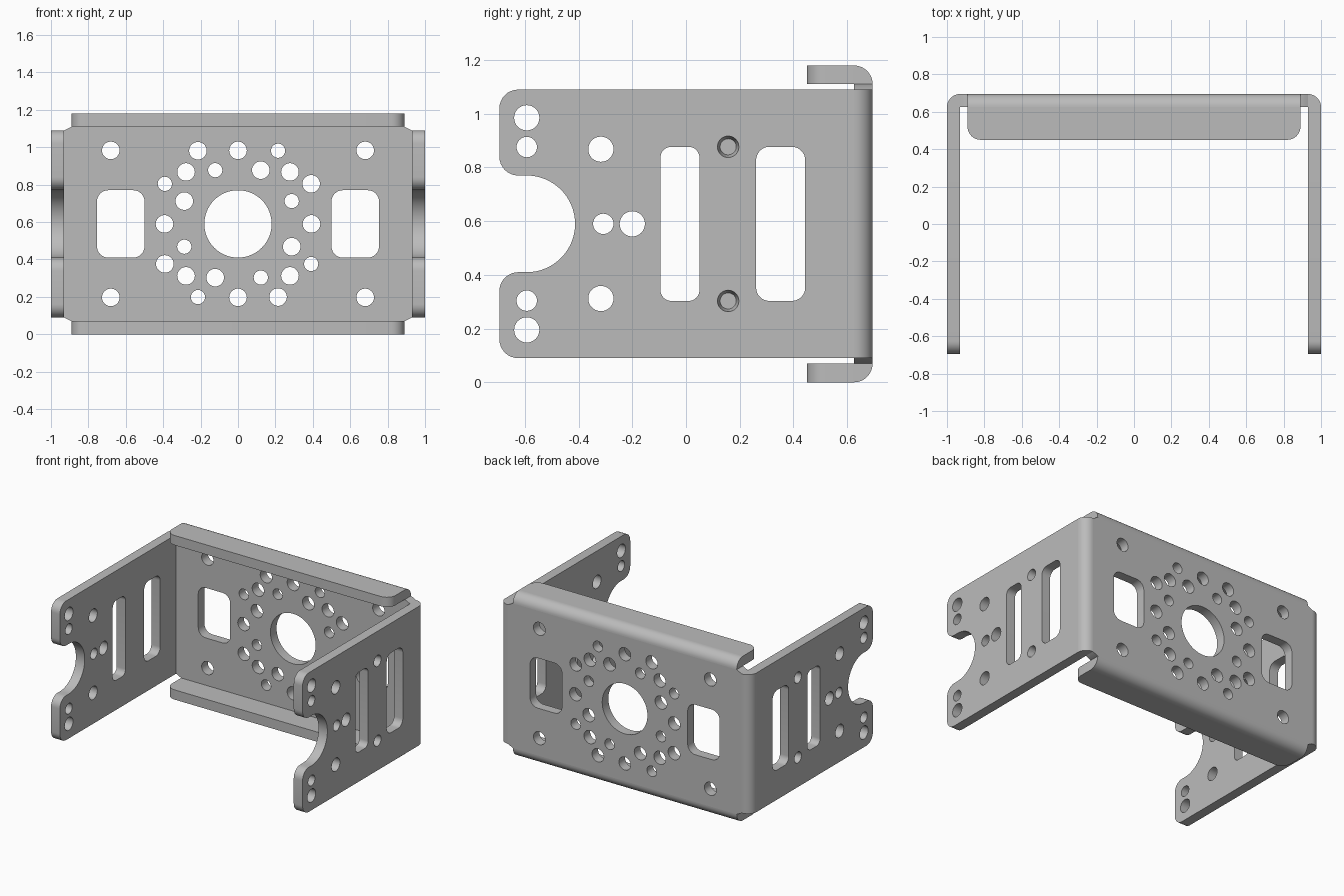
import bpy, bmesh
from math import sin, cos, pi, radians
from mathutils import Vector, Matrix

old = bpy.data.objects.get("Cube")
if old:
    bpy.data.objects.remove(old, do_unlink=True)

# One plain grey metal
metal = bpy.data.materials.new("grey metal")
metal.use_nodes = True
GREY = (0.5, 0.5, 0.5, 1)
metal.diffuse_color = GREY
metal.node_tree.nodes["Principled BSDF"].inputs["Base Color"].default_value = GREY

T = 0.07                # sheet thickness, also the outer bend radius
MID = 0.59              # mid height
BIG, SMALL = 0.047, 0.038
FLAT = (0, 0, 0)
BACK = (pi / 2, 0, 0)           # local x, y become world x, z
SIDE = (pi / 2, 0, pi / 2)      # local x, y become world y, z


def circle(x, y, r, n=32):
    return [(x + r * cos(2 * pi * i / n), y + r * sin(2 * pi * i / n)) for i in range(n)]


def rounded(corners, steps=8):
    """Outline from (x, y, radius) corners, square corners rounded off."""
    pts = []
    for i, (x, y, r) in enumerate(corners):
        p = Vector((x, y))
        if r == 0:
            pts.append(tuple(p))
            continue
        a = (Vector(corners[i - 1][:2]) - p).normalized()
        b = (Vector(corners[(i + 1) % len(corners)][:2]) - p).normalized()
        c = p + (a + b) * r
        for k in range(steps + 1):
            t = pi / 2 * k / steps
            pts.append(tuple(c - b * r * cos(t) - a * r * sin(t)))
    return pts


def slot(x0, x1, y0, y1, r):
    return rounded([(x0, y0, r), (x1, y0, r), (x1, y1, r), (x0, y1, r)])


def finish(ob):
    bm = bmesh.new()
    bm.from_mesh(ob.data)
    bmesh.ops.remove_doubles(bm, verts=bm.verts, dist=1e-5)
    bmesh.ops.recalc_face_normals(bm, faces=bm.faces)
    bm.to_mesh(ob.data)
    bm.free()
    ob.data.materials.clear()
    ob.data.materials.append(metal)
    bpy.ops.object.select_all(action="DESELECT")
    ob.select_set(True)
    bpy.context.view_layer.objects.active = ob
    bpy.ops.object.shade_smooth_by_angle(angle=radians(30))


def sheet(name, loops, thickness, location, rotation):
    """Flat outline with holes, extruded about its own plane."""
    cu = bpy.data.curves.new(name, "CURVE")
    cu.dimensions = "2D"
    cu.fill_mode = "BOTH"
    cu.extrude = thickness / 2
    for loop in loops:
        sp = cu.splines.new("POLY")
        sp.points.add(len(loop) - 1)
        for pt, (x, y) in zip(sp.points, loop):
            pt.co = (x, y, 0, 1)
        sp.use_cyclic_u = True
    ob = bpy.data.objects.new(name, cu)
    bpy.context.collection.objects.link(ob)
    ob.location = location
    ob.rotation_euler = rotation
    bpy.ops.object.select_all(action="DESELECT")
    ob.select_set(True)
    bpy.context.view_layer.objects.active = ob
    bpy.ops.object.convert(target="MESH")
    finish(bpy.context.view_layer.objects.active)


def bend(name, sx, sy, length, location, rotation):
    """Quarter round joining two sheets."""
    arc = [(sx * T * cos(pi / 2 * i / 12), sy * T * sin(pi / 2 * i / 12)) for i in range(13)]
    sheet(name, [[(0, 0)] + arc], length, location, rotation)


def dimple(name, s, y, z):
    """Plug with a tapered blind recess on the outer face."""
    bm = bmesh.new()
    profile = [(0.93, 0), (0.93, 0.04), (1, 0.04), (0.95, 0.03), (0.95, 0)]
    vs = [bm.verts.new((s * x, r, 0)) for x, r in profile]
    es = [bm.edges.new(pair) for pair in zip(vs, vs[1:])]
    bmesh.ops.spin(bm, geom=vs + es, cent=(0, 0, 0), axis=(1, 0, 0), angle=2 * pi, steps=32)
    bmesh.ops.transform(bm, matrix=Matrix.Translation((0, y, z)), verts=bm.verts)
    me = bpy.data.meshes.new(name)
    bm.to_mesh(me)
    bm.free()
    ob = bpy.data.objects.new(name, me)
    bpy.context.collection.objects.link(ob)
    finish(ob)


# Back plate: outline with corner reliefs
quarter = [(0.93, 0.5), (0.89, 0.52)]
outline = [(x, MID + z) for x, z in quarter]
outline += [(-x, MID + z) for x, z in reversed(quarter)]
outline += [(-x, MID - z) for x, z in quarter]
outline += [(x, MID - z) for x, z in reversed(quarter)]
back = [outline, circle(0, MID, 0.18, 64)]
for s in (-1, 1):
    back.append(slot(s * 0.627 - 0.127, s * 0.627 + 0.127, MID - 0.18, MID + 0.18, 0.06))
    back += [circle(s * 0.68, MID + h, BIG) for h in (-0.393, 0.393)]

# Rings of mounting holes: ring radius, first angle, step, hole radius
for ring, start, step, r in ((0.393, 0, 45, BIG),
                             (0.312, 23, 90, SMALL), (0.312, 67, 90, BIG),
                             (0.446, 28.7, 90, BIG), (0.446, 61.3, 90, SMALL)):
    for deg in range(0, 360, step):
        a = radians(start + deg)
        back.append(circle(ring * cos(a), MID + ring * sin(a), r))
sheet("back_plate", back, T, (0, 0.66, 0), BACK)

# Side plates: rounded front corners around a half-round notch
notch = [(-0.593 + 0.18 * sin(pi * i / 32), MID + 0.18 * cos(pi * i / 32), 0) for i in range(33)]
side = [rounded([(-0.695, MID - 0.5, T), (0.625, MID - 0.5, 0), (0.625, MID + 0.5, 0),
                 (-0.695, MID + 0.5, T), (-0.695, MID + 0.18, T)]
                + notch + [(-0.695, MID - 0.18, T)])]
side += [slot(-0.095, 0.05, MID - 0.287, MID + 0.287, 0.04),
         slot(0.261, 0.444, MID - 0.287, MID + 0.287, 0.05),
         circle(-0.308, MID, SMALL), circle(-0.2, MID, BIG)]
for s in (-1, 1):
    side += [circle(-0.593, MID + s * 0.395, BIG), circle(-0.593, MID + s * 0.286, SMALL),
             circle(-0.317, MID + s * 0.278, BIG), circle(0.157, MID + s * 0.287, 0.04)]

for label, s in (("left", 1), ("right", -1)):
    sheet(label + "_side_plate", side, T, (s * 0.965, 0, 0), SIDE)
    bend(label + "_side_bend", s, 1, 1.0, (s * 0.93, 0.625, MID), FLAT)
    for end, h in (("upper", 0.287), ("lower", -0.287)):
        dimple(label + "_" + end + "_dimple", s, 0.157, MID + h)

# Top and bottom flanges with their bends
flange = rounded([(-0.89, 0.45, T), (0.89, 0.45, T), (0.89, 0.625, 0), (-0.89, 0.625, 0)])
for label, s in (("top", 1), ("bottom", -1)):
    sheet(label + "_flange", [flange], T, (0, 0, MID + s * 0.555), FLAT)
    bend(label + "_flange_bend", 1, s, 1.78, (0, 0.625, MID + s * 0.52), SIDE)
